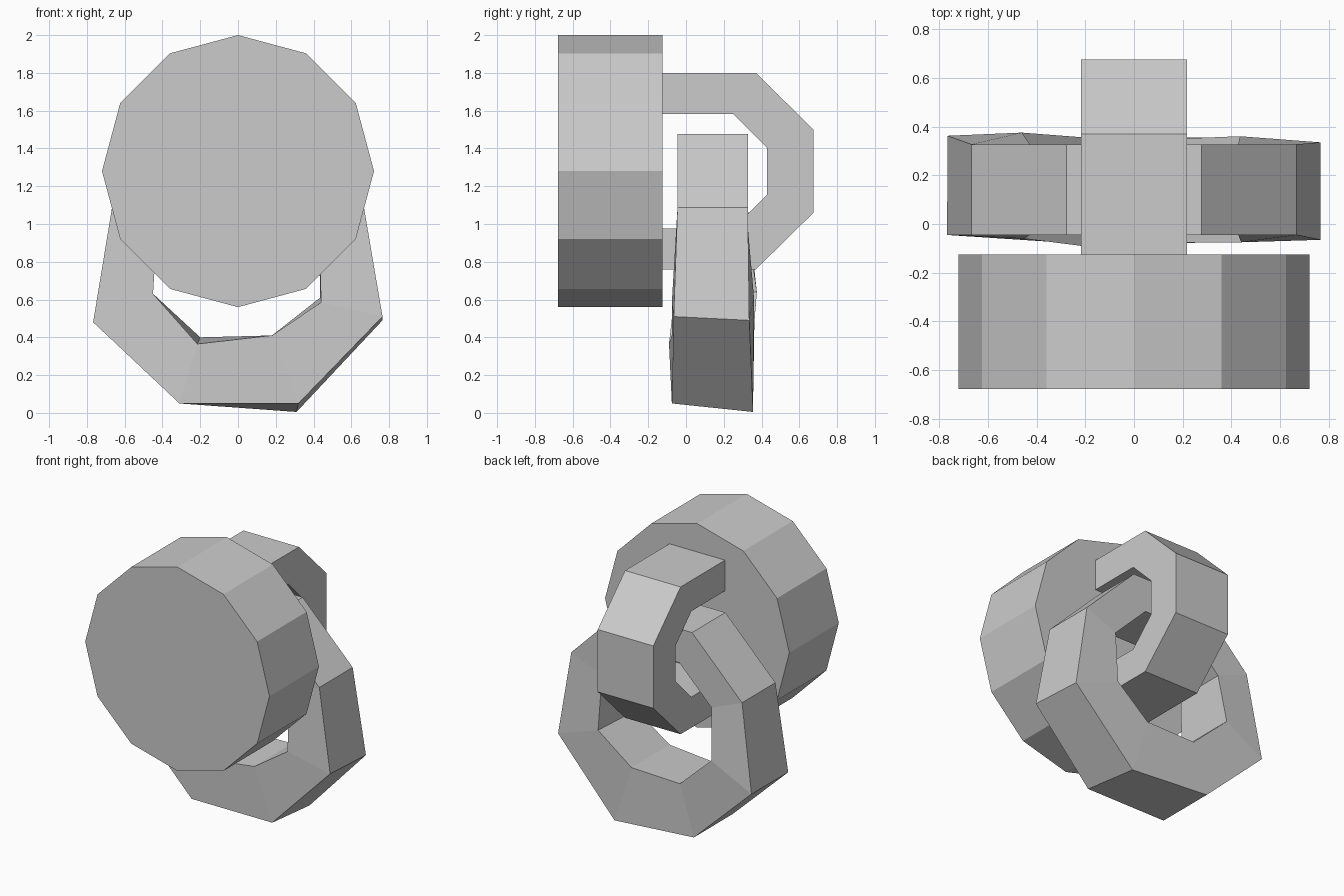
import bpy
import bmesh
from math import pi, cos, sin

cube = bpy.data.objects.get("Cube")
if cube:
    bpy.data.objects.remove(cube)

grey = bpy.data.materials.new("plain_grey")
grey.use_nodes = True
grey.diffuse_color = (0.6, 0.6, 0.6, 1)
grey.node_tree.nodes["Principled BSDF"].inputs["Base Color"].default_value = grey.diffuse_color


def finish(name, bm):
    bmesh.ops.recalc_face_normals(bm, faces=bm.faces)
    mesh = bpy.data.meshes.new(name)
    bm.to_mesh(mesh)
    bm.free()
    mesh.materials.append(grey)
    bpy.context.collection.objects.link(bpy.data.objects.new(name, mesh))


def sweep(name, sections, closed):
    """Join a row of four-cornered cross-sections into a bar."""
    bm = bmesh.new()
    rows = [[bm.verts.new(p) for p in section] for section in sections]
    pairs = list(zip(rows, rows[1:]))
    if closed:
        pairs.append((rows[-1], rows[0]))
    else:
        bm.faces.new(rows[0])
        bm.faces.new(rows[-1])
    for a, b in pairs:
        for i in range(4):
            j = (i + 1) % 4
            bm.faces.new((a[i], a[j], b[j], b[i]))
    finish(name, bm)


# Twelve-sided mounting disc
RADIUS, MIDDLE = 0.72, 1.28
FRONT, BACK = -0.677, -0.125
bm = bmesh.new()
rim = [(RADIUS * cos(k * pi / 6), MIDDLE + RADIUS * sin(k * pi / 6)) for k in range(12)]
disc = bm.faces.new([bm.verts.new((x, FRONT, z)) for x, z in rim])
extruded = bmesh.ops.extrude_face_region(bm, geom=[disc], use_keep_orig=True)
moved = [v for v in extruded["geom"] if isinstance(v, bmesh.types.BMVert)]
bmesh.ops.translate(bm, verts=moved, vec=(0, BACK - FRONT, 0))
finish("mounting_disc", bm)

# Staple behind the disc: (y, height from middle) for its outer and inner edge
upper = [((BACK, 0.52), (BACK, 0.303)),
         ((0.37, 0.52), (0.25, 0.303)),
         ((0.675, 0.22), (0.428, 0.125))]
lower = [tuple((y, -h) for y, h in pair) for pair in reversed(upper)]
W = 0.217
sweep("staple", [[(-W, oy, MIDDLE + oh), (W, oy, MIDDLE + oh),
                  (W, iy, MIDDLE + ih), (-W, iy, MIDDLE + ih)]
                 for (oy, oh), (iy, ih) in upper + lower], closed=False)


# Hanging ring: regular octagon above, slightly bent below
def ring_section(k):
    angle = pi / 8 + k * pi / 4
    points = []
    for r, y in ((0.722, -0.045), (0.722, 0.327), (0.463, 0.327), (0.463, -0.045)):
        points.append((r * cos(angle), y, 0.81 + r * sin(angle)))
    return points


# Corners in order: outer front, outer back, inner back, inner front
bent = [
    [(-0.767, -0.045, 0.48), (-0.765, 0.362, 0.48), (-0.46, 0.375, 0.64), (-0.45, -0.06, 0.63)],
    [(-0.31, -0.075, 0.05), (-0.31, 0.355, 0.05), (-0.2, 0.355, 0.4), (-0.215, -0.09, 0.365)],
    [(0.32, -0.075, 0.05), (0.31, 0.355, 0.005), (0.18, 0.35, 0.41), (0.18, -0.075, 0.41)],
    [(0.765, -0.065, 0.51), (0.765, 0.335, 0.49), (0.435, 0.36, 0.61), (0.44, -0.075, 0.585)],
]
sweep("hanging_ring", [ring_section(k) for k in range(4)] + bent, closed=True)
